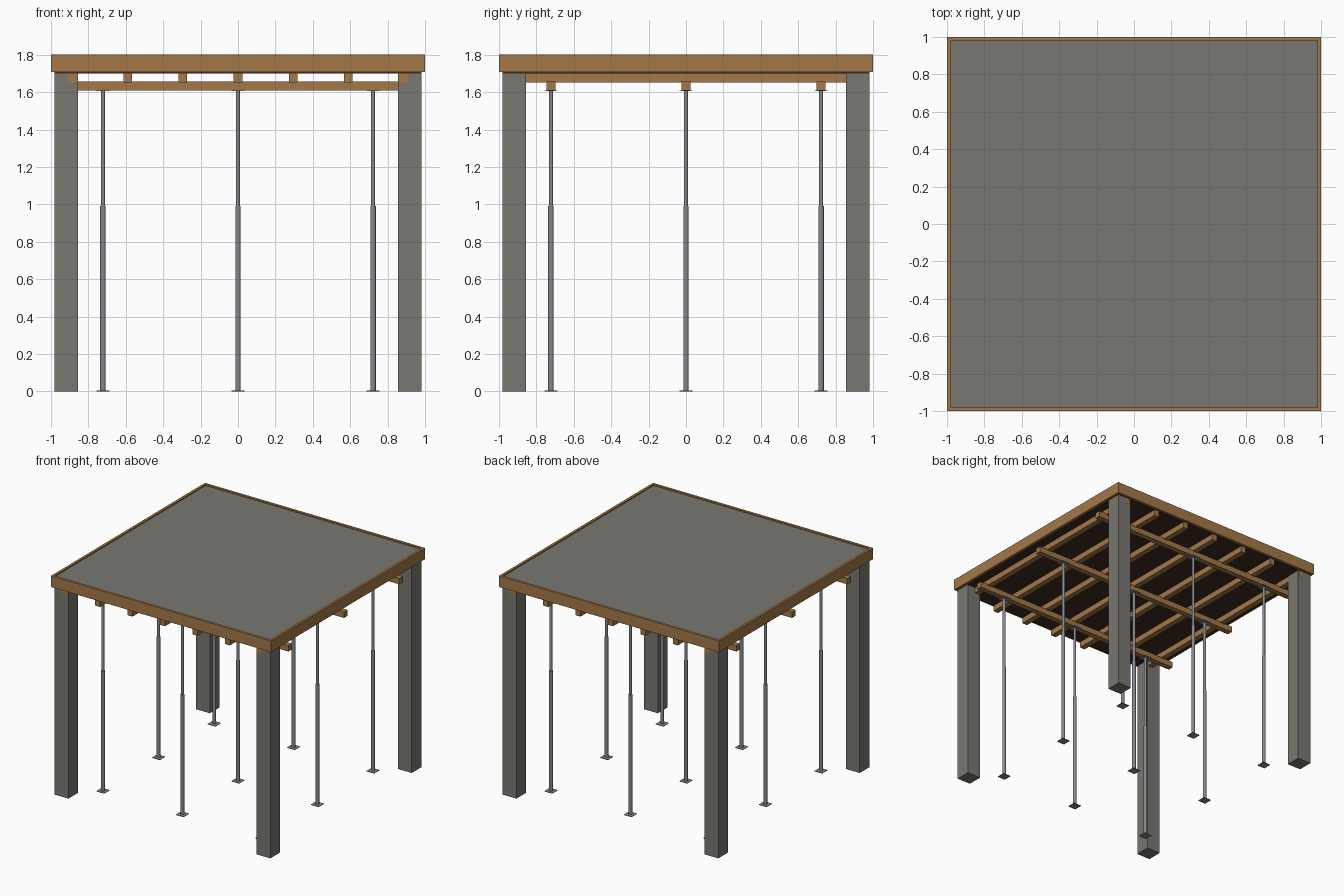
import bpy
import bmesh
from mathutils import Matrix, Vector

cube = bpy.data.objects.get("Cube")
if cube:
    bpy.data.objects.remove(cube, do_unlink=True)


def material(name, rgb):
    m = bpy.data.materials.new(name)
    m.use_nodes = True
    m.diffuse_color = (*rgb, 1)
    m.node_tree.nodes["Principled BSDF"].inputs["Base Color"].default_value = (*rgb, 1)
    return m


concrete = material("concrete grey", (0.19, 0.185, 0.165))
timber = material("timber brown", (0.37, 0.19, 0.065))
plywood = material("dark plywood", (0.05, 0.024, 0.016))
steel = material("steel grey", (0.24, 0.25, 0.28))


def finish(name, bm, mat):
    mesh = bpy.data.meshes.new(name)
    bm.to_mesh(mesh)
    bm.free()
    mesh.materials.append(mat)
    obj = bpy.data.objects.new(name, mesh)
    bpy.context.collection.objects.link(obj)
    return obj


def add_box(bm, lo, hi):
    lo, hi = Vector(lo), Vector(hi)
    mat = Matrix.Translation((lo + hi) / 2) @ Matrix.Diagonal((*(hi - lo), 1))
    bmesh.ops.create_cube(bm, size=1, matrix=mat)


def box(name, lo, hi, mat):
    bm = bmesh.new()
    add_box(bm, lo, hi)
    return finish(name, bm, mat)


def add_tube(bm, x, y, radius, z0, z1):
    ret = bmesh.ops.create_cone(
        bm, cap_ends=True, segments=16, radius1=radius, radius2=radius,
        depth=z1 - z0, matrix=Matrix.Translation((x, y, (z0 + z1) / 2)))
    for f in {f for v in ret["verts"] for f in v.link_faces}:
        f.smooth = len(f.verts) == 4
    for e in {e for v in ret["verts"] for e in v.link_edges}:
        e.smooth = all(f.smooth for f in e.link_faces)


IN = 0.98       # inner face of the edge boards
HALF = 0.0235   # half width of the beams

# Slab and its formwork
box("concrete_slab", (-IN, -IN, 1.71), (IN, IN, 1.79), concrete)
box("plywood_deck", (-IN, -IN, 1.7), (IN, IN, 1.71), plywood)
for s, side in ((-1, "right"), (1, "left")):
    a, b = sorted((s * IN, s))
    box(side + "_edge_board", (a, -1, 1.708), (b, 1, 1.8), timber)
for s, side in ((-1, "front"), (1, "back")):
    a, b = sorted((s * IN, s))
    box(side + "_edge_board", (-IN, a, 1.708), (IN, b, 1.8), timber)

# Corner columns
for sx, xn in ((-1, "right"), (1, "left")):
    for sy, yn in ((-1, "front"), (1, "back")):
        x, y = sx * 0.918, sy * 0.918
        box(f"{yn}_{xn}_column", (x - 0.062, y - 0.062, 0), (x + 0.062, y + 0.062, 1.7), concrete)

# Upper joists run front to back, lower bearers run side to side
for i in range(-3, 4):
    x = i * 0.295
    box(f"joist_{i + 4}", (x - HALF, -0.981, 1.652), (x + HALF, 0.981, 1.7), timber)
ROWS = (-0.722, 0, 0.722)
for i, y in enumerate(ROWS):
    box(f"bearer_{i + 1}", (-0.98, y - HALF, 1.61), (0.98, y + HALF, 1.658), timber)

# Adjustable steel props with square end plates
for i, x in enumerate(ROWS):
    for j, y in enumerate(ROWS):
        bm = bmesh.new()
        add_box(bm, (x - 0.035, y - 0.035, 0), (x + 0.035, y + 0.035, 0.004))
        add_tube(bm, x, y, 0.0145, 0.004, 0.99)
        add_tube(bm, x, y, 0.0115, 0.985, 1.606)
        add_box(bm, (x - 0.035, y - 0.035, 1.606), (x + 0.035, y + 0.035, 1.61))
        finish(f"prop_{i + 1}_{j + 1}", bm, steel)
